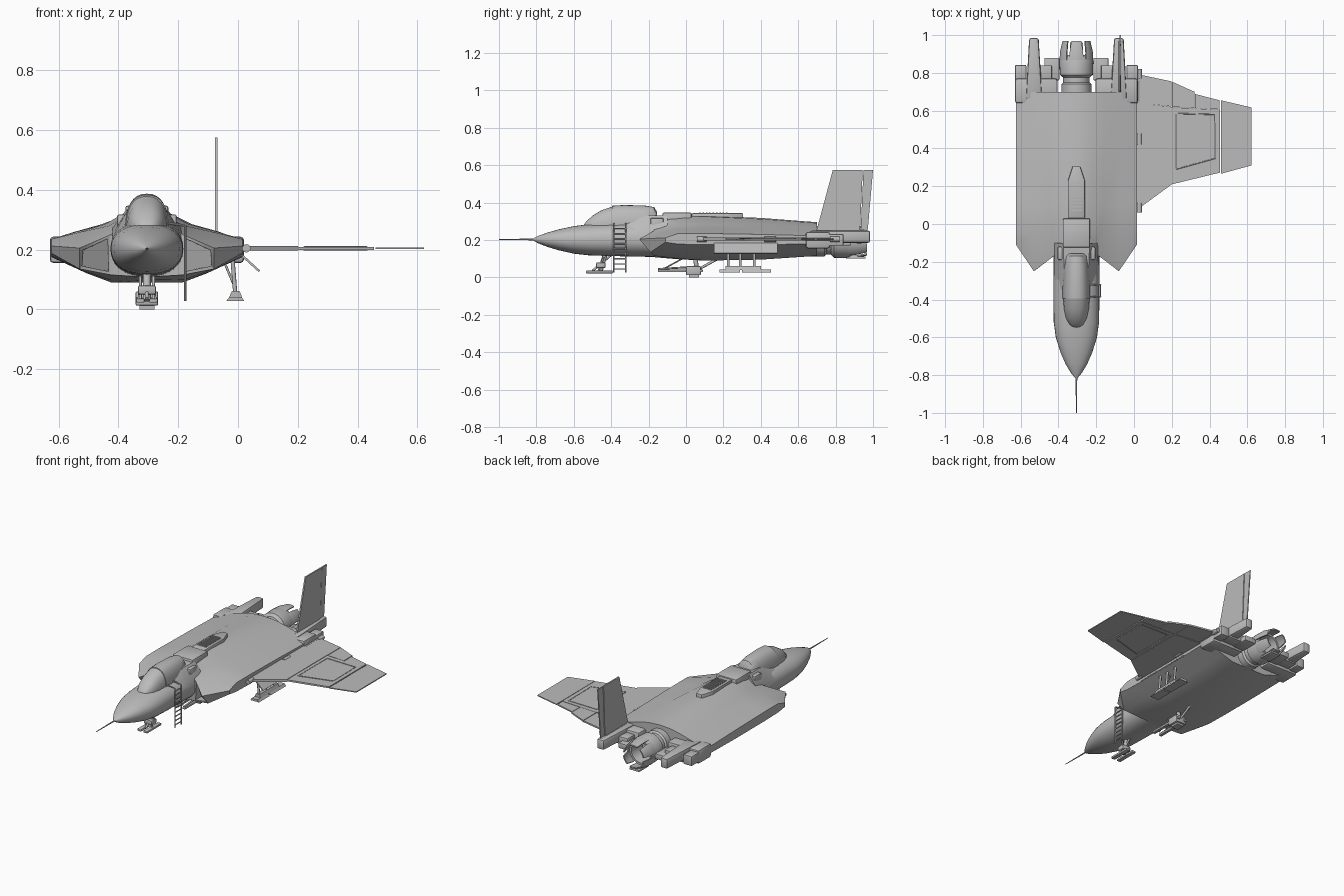
import bpy, bmesh, math
from mathutils import Vector

if "Cube" in bpy.data.objects:
    bpy.data.objects.remove(bpy.data.objects["Cube"])

X = -0.305  # aircraft centre line (only one wing is fitted)
grey = bpy.data.materials.new("airframe_grey")
grey.diffuse_color = (0.5, 0.5, 0.5, 1)
grey.use_nodes = True
grey.node_tree.nodes["Principled BSDF"].inputs["Base Color"].default_value = grey.diffuse_color


def finish(name, bm, angle=32):
    bmesh.ops.recalc_face_normals(bm, faces=bm.faces)
    me = bpy.data.meshes.new(name)
    bm.to_mesh(me)
    bm.free()
    me.materials.append(grey)
    me.shade_smooth()
    me.set_sharp_from_angle(angle=math.radians(angle))
    ob = bpy.data.objects.new(name, me)
    bpy.context.collection.objects.link(ob)
    return ob


def loft(rings, cap_start=True, cap_end=True):
    bm = bmesh.new()
    vs = [[bm.verts.new(p) for p in r] for r in rings]
    n = len(vs[0])
    for a, b in zip(vs, vs[1:]):
        for i in range(n):
            j = (i + 1) % n
            bm.faces.new((a[i], a[j], b[j], b[i]))
    if cap_start:
        bm.faces.new(vs[0])
    if cap_end:
        bm.faces.new(vs[-1])
    return bm, vs


def mirror_ring(half):
    return [(X + d, y, z) for d, y, z in half] + [(X - d, y, z) for d, y, z in half[-2:0:-1]]


def prism(name, pts, lo, hi, axis="z", bevel=0):
    put = {"x": lambda a, b, c: (c, a, b), "y": lambda a, b, c: (a, c, b), "z": lambda a, b, c: (a, b, c)}[axis]
    bm, _ = loft([[put(a, b, c) for a, b in pts] for c in (lo, hi)])
    if bevel:
        bmesh.ops.bevel(bm, geom=bm.edges[:], offset=bevel, segments=2, profile=0.5, affect="EDGES")
    return finish(name, bm)


def box(name, x0, x1, y0, y1, z0, z1, bevel=0):
    return prism(name, [(x0, y0), (x1, y0), (x1, y1), (x0, y1)], z0, z1, "z", bevel)


def rod(name, a, b, r, r2=None, n=12):
    a, b = Vector(a), Vector(b)
    bm = bmesh.new()
    bmesh.ops.create_cone(bm, cap_ends=True, segments=n, radius1=r, radius2=r if r2 is None else r2, depth=(b - a).length)
    q = Vector((0, 0, 1)).rotation_difference(b - a)
    for v in bm.verts:
        v.co = q @ v.co + (a + b) / 2
    return finish(name, bm)


def oval(y, w, top, bot, mid, n=32, p=0.9):
    ring = []
    for i in range(n):
        t = 2 * math.pi * i / n
        c, s = math.cos(t), math.sin(t)
        h = top - mid if s > 0 else mid - bot
        ring.append((X + math.copysign(abs(c) ** p, c) * w, y, mid + math.copysign(abs(s) ** p, s) * h))
    return ring


# Nose and forward fuselage
bm, _ = loft([oval(y, w, t, b, 0.203) for y, w, t, b in [
    (-0.82, 0.003, 0.206, 0.2), (-0.79, 0.028, 0.222, 0.182), (-0.74, 0.058, 0.24, 0.163),
    (-0.68, 0.084, 0.257, 0.145), (-0.6, 0.109, 0.274, 0.127), (-0.52, 0.12, 0.284, 0.118),
    (-0.4, 0.122, 0.292, 0.114), (-0.1, 0.122, 0.30, 0.108)]])
finish("nose_fuselage", bm, 50)
rod("pitot_probe", (X, -1, 0.203), (X, -0.8, 0.203), 0.002, 0.005)

# Canopy glass, rear canopy and the fairing behind it
bm, _ = loft([oval(y, w, t, 0.24, 0.27, p=0.85) for y, w, t in [
    (-0.55, 0.015, 0.276), (-0.535, 0.035, 0.297), (-0.5, 0.055, 0.33), (-0.45, 0.066, 0.36), (-0.395, 0.07, 0.378)]])
finish("windscreen", bm, 50)
bm, _ = loft([oval(y, w, t, 0.24, 0.27, p=0.85) for y, w, t in [
    (-0.395, 0.073, 0.383), (-0.33, 0.073, 0.387), (-0.22, 0.068, 0.384), (-0.17, 0.06, 0.376), (-0.155, 0.05, 0.35)]])
finish("rear_canopy", bm, 40)
bm, _ = loft([mirror_ring([(0, y, t), (w, y, t), (0.115, y, s), (0.118, y, 0.22), (0, y, 0.2)]) for y, w, t, s in [
    (-0.4, 0.05, 0.28, 0.23), (-0.3, 0.06, 0.305, 0.24), (-0.21, 0.066, 0.33, 0.25), (-0.1, 0.07, 0.332, 0.272)]])
finish("cockpit_fairing", bm)

# Wide main body with two swept intakes
dx_front = [(0, -.17, .315), (.06, -.17, .312), (.12, -.17, .25), (.225, -.25, .205), (.32, -.11, .212),
            (.32, -.11, .188), (.225, -.19, .135), (.12, -.17, .115), (0, -.17, .108)]
sections = [
    (-.04, [(0, .327), (.06, .322), (.125, .28), (.225, .258), (.32, .235), (.32, .178), (.225, .132), (.13, .1), (0, .097)]),
    (.1, [(0, .33), (.07, .325), (.14, .285), (.235, .26), (.32, .235), (.32, .175), (.2, .12), (.12, .09), (0, .09)]),
    (.4, [(0, .318), (.08, .312), (.15, .285), (.24, .26), (.32, .23), (.32, .175), (.2, .125), (.12, .095), (0, .095)]),
    (.7, [(0, .295), (.08, .29), (.15, .275), (.24, .25), (.32, .222), (.32, .18), (.2, .14), (.12, .115), (0, .115)])]
bm, vs = loft([mirror_ring(dx_front)] + [mirror_ring([(d, y, z) for d, z in h]) for y, h in sections], cap_start=False)
intakes = []
for side in (lambda i: i, lambda i: (16 - i) % 16):
    for q in ((0, 1, 7, 8), (1, 2, 7), (2, 3, 6, 7), (3, 4, 5, 6)):
        f = bm.faces.new([vs[0][side(i)] for i in q])
        if q[0] == 2:
            intakes.append(f)
bmesh.ops.recalc_face_normals(bm, faces=bm.faces)
for t in (0.011, 0.001):
    bmesh.ops.inset_individual(bm, faces=intakes, thickness=t, use_even_offset=True)
for v in {v for f in intakes for v in f.verts}:
    v.co.y += 0.2
finish("main_body", bm, 30)

# Spine hatch and grilled vent
box("spine_hatch", X - .072, X + .072, -.125, .03, .28, .347, .008)
box("spine_hatch_front", X - .1, X + .1, -.19, -.12, .25, .318, .008)
prism("vent_housing", [(X - .045, .03), (X + .045, .03), (X + .045, .23), (X + .02, .305), (X - .02, .305), (X - .045, .23)],
      .28, .343, "z", .005)
for i in range(9):
    box("vent_slat", X - .03, X + .03, .07 + i * .018, .078 + i * .018, .34, .348)

# Rear shelf, flaps and tail booms on both sides
for s, side in ((1, "right"), (-1, "left")):
    def span(a, b):
        return sorted((X + s * a, X + s * b))
    box(side + "_rear_shelf", *span(.1, .325), .64, .77, .155, .243, .012)
    box(side + "_rear_flap", *span(.13, .26), .76, .84, .175, .225, .006)
    box(side + "_outer_flap", *span(.265, .325), .76, .842, .17, .232, .006)
    box(side + "_inner_actuator", *span(.09, .17), .76, .88, .17, .205, .006)
    prism(side + "_tail_boom", [(X + s * .18, .66), (X + s * .268, .66), (X + s * .25, .985), (X + s * .2, .985)],
          .185, .25, "z", .012)

# Engine nozzle with six petals
CZ = 0.192
prof = [(.66, .08), (.74, .08), (.75, .07), (.775, .07), (.79, .087), (.865, .09), (.895, .078), (.895, .066), (.8, .055)]
bm, _ = loft([[(X + r * math.cos(i * math.pi / 16), y, CZ + r * math.sin(i * math.pi / 16)) for i in range(32)] for y, r in prof])
finish("engine_nozzle", bm)
for k in range(6):
    rings = []
    for y, r, half in ((.865, .089, 25), (.91, .088, 24), (.968, .075, 21)):
        ang = [math.radians(90 + 60 * k + half * (i / 3 - 1)) for i in range(7)]
        rings.append([(X + r * math.cos(a), y, CZ + r * math.sin(a)) for a in ang]
                     + [(X + (r - .008) * math.cos(a), y, CZ + (r - .008) * math.sin(a)) for a in reversed(ang)])
    finish("nozzle_petal", loft(rings)[0])
box("nozzle_lower_plate", X - .035, X + .035, .86, .96, .1, .112, .003)

# Right wing panels
WZ = 0.204
for name, pts, h in (
        ("wing_root_panel", [(0, .065), (.03, .085), (.2, .21), (.2, .62), (.03, .64), (0, .64)], .008),
        ("wing_middle_panel", [(.2, .21), (.455, .272), (.455, .605), (.2, .618)], .005),
        ("wing_tip_panel", [(.46, .266), (.622, .31), (.622, .617), (.46, .655)], .003),
        ("wing_root_flap", [(.025, .64), (.198, .622), (.198, .755), (.025, .792)], .005),
        ("wing_middle_flap", [(.202, .62), (.32, .614), (.32, .7), (.202, .753)], .005),
        ("wing_outer_flap", [(.324, .613), (.452, .607), (.452, .655), (.324, .688)], .004)):
    prism(name, pts, WZ - h, WZ + h)
# Framed wing panel on both faces
corners = [(.222, .29), (.43, .348), (.427, .58), (.222, .585)]
for z in (WZ + .005, WZ - .005):
    for a, b in zip(corners, corners[1:] + corners[:1]):
        rod("wing_panel_frame", (*a, z), (*b, z), .003, n=6)
# Wing hinges
for y0, y1 in ((.06, .11), (.42, .48), (.77, .82)):
    rod("wing_hinge", (.028, y0, WZ), (.028, y1, WZ), .014)
rod("hinge_pin", (.024, .06, WZ), (.024, .8, WZ), .007)

# Tail fin and rudder
FX = -0.073
prism("tail_fin", [(.695, .24), (.785, .575), (.945, .575), (.93, .24)], FX - .0045, FX + .0045, "x")
prism("rudder", [(.934, .255), (.949, .575), (1.0, .575), (.972, .255)], FX - .003, FX + .003, "x")
rod("fin_root", (FX, .68, .24), (FX, .97, .24), .013)

# Nose gear
rod("nose_strut", (X, -.46, .03), (X, -.43, .13), .013)
rod("nose_brace", (X, -.5, .035), (X, -.4, .12), .006)
box("nose_fork", X - .03, X + .03, -.48, -.43, .05, .08, .006)
for d in (-.022, .022):
    box("nose_skid", X + d - .014, X + d + .014, -.535, -.39, .022, .036, .004)
    rod("nose_link", (X + d, -.47, .03), (X + d, -.44, .11), .005)

# Belly gear
for d in (-.025, .025):
    box("belly_skid", X + d - .01, X + d + .01, -.15, .09, .028, .042, .004)
    rod("belly_rail", (X + d, -.15, .045), (X + d, .02, .055), .005)
box("belly_block", X - .038, X + .038, .0, .08, .012, .06, .006)
box("belly_foot", X - .025, X + .025, .015, .07, 0, .014)
rod("belly_strut", (X, .06, .03), (X, .05, .1), .012)
rod("belly_brace", (X, .07, .045), (X, .17, .1), .007)
rod("belly_front_brace", (X, -.13, .04), (X, -.02, .1), .004)

# Right main gear: two flared feet, struts and open door
for y0, y1 in ((.18, .29), (.3, .455)):
    prism("main_foot", [(-.04, .027), (.022, .027), (.012, .042), (-.028, .042)], y0, y1, "y")
prism("main_foot_spine", [(-.03, .04), (.014, .04), (.005, .062), (-.02, .062)], .21, .4, "y")
for y in (.225, .29, .365):
    rod("main_strut", (-.009, y, .05), (-.02, y, .19), .007)
rod("main_brace", (-.009, .29, .07), (-.055, .29, .18), .004)
prism("gear_door", [(-.003, .19), (.003, .195), (.074, .13), (.069, .125)], .15, .49, "y")

# Boarding ladder
LX = -0.177
for y in (-.385, -.322):
    rod("ladder_rail", (LX, y, .027), (LX, y, .28), .004, n=8)
    rod("ladder_hook", (LX, y, .28), (LX - .058, y, .288), .004, n=8)
for i in range(9):
    rod("ladder_rung", (LX, -.385, .045 + i * .027), (LX, -.322, .045 + i * .027), .0035, n=8)
